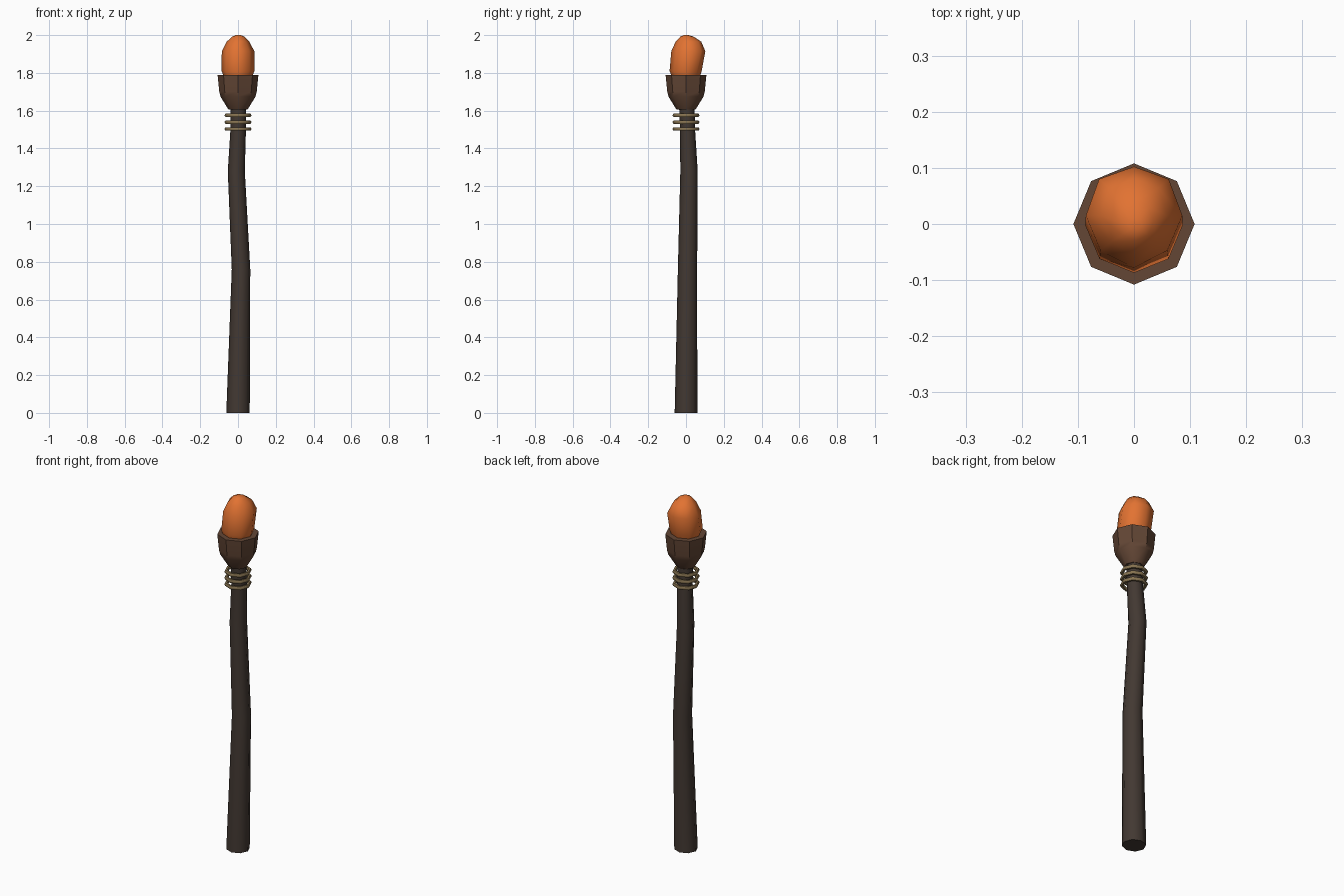
import bpy, bmesh, math

if "Cube" in bpy.data.objects:
    bpy.data.objects.remove(bpy.data.objects["Cube"])


def material(name, rgb):
    m = bpy.data.materials.new(name)
    m.diffuse_color = (*rgb, 1)
    m.use_nodes = True
    m.node_tree.nodes["Principled BSDF"].inputs["Base Color"].default_value = m.diffuse_color
    return m


DARK_WOOD = material("dark wood", (0.055, 0.040, 0.032))
BROWN = material("cup brown", (0.125, 0.062, 0.036))
ROPE = material("rope tan", (0.24, 0.17, 0.08))
ORANGE = material("flame orange", (0.76, 0.17, 0.032))


def finish(obj, name, mat, angle):
    obj.name = name
    obj.data.materials.append(mat)
    bpy.ops.object.select_all(action='DESELECT')
    obj.select_set(True)
    bpy.context.view_layer.objects.active = obj
    bpy.ops.object.shade_smooth_by_angle(angle=math.radians(angle))


def loft(name, sections, mat, angle, n=8, shape=None):
    """Skin horizontal n-sided rings (x, y, z, rx, ry) and cap both ends."""
    bm = bmesh.new()
    rings = []
    for level, (x, y, z, rx, ry) in enumerate(sections):
        ring = []
        for i in range(n):
            a = math.tau * i / n
            k = shape(level, a) if shape else 1
            ring.append(bm.verts.new((x + k * rx * math.cos(a),
                                      y + k * ry * math.sin(a), z)))
        rings.append(ring)
    for low, high in zip(rings, rings[1:]):
        for i in range(n):
            j = (i + 1) % n
            bm.faces.new((low[i], low[j], high[j], high[i]))
    bm.faces.new(rings[0][::-1])
    bm.faces.new(rings[-1])
    mesh = bpy.data.meshes.new(name)
    bm.to_mesh(mesh)
    bm.free()
    obj = bpy.data.objects.new(name, mesh)
    bpy.context.collection.objects.link(obj)
    finish(obj, name, mat, angle)


# Crooked, tapering shaft
loft("shaft", [(0, 0, 0, .062, .06), (.016, .008, .76, .049, .051),
               (-.009, .016, 1.28, .045, .046), (.001, .008, 1.50, .041, .04),
               (.002, .004, 1.64, .041, .041)], DARK_WOOD, 50)

# Flared cup
loft("cup", [(0, 0, z, r, r) for z, r in
             ((1.605, .05), (1.675, .093), (1.70, .099), (1.79, .108))], BROWN, 40)

# Irregular egg-shaped flame, leaning towards the back
loft("flame", [(0, 0, 1.77, .07, .07), (0, -.002, 1.81, .087, .085),
               (0, .015, 1.915, .086, .09), (0, .015, 1.965, .06, .068),
               (.002, .005, 1.992, .033, .035), (.002, 0, 2.0, .012, .012)],
     ORANGE, 60,
     shape=lambda level, a: 1 + (.03 * math.cos(3 * a - 1.5) if 1 < level < 4 else 0))

# Rope bindings below the cup
for i in range(3):
    bpy.ops.mesh.primitive_torus_add(major_segments=8, minor_segments=6,
                                     major_radius=.061, minor_radius=.0105,
                                     location=(0, 0, 1.503 + .036 * i))
    finish(bpy.context.object, f"rope_ring_{i + 1}", ROPE, 60)
